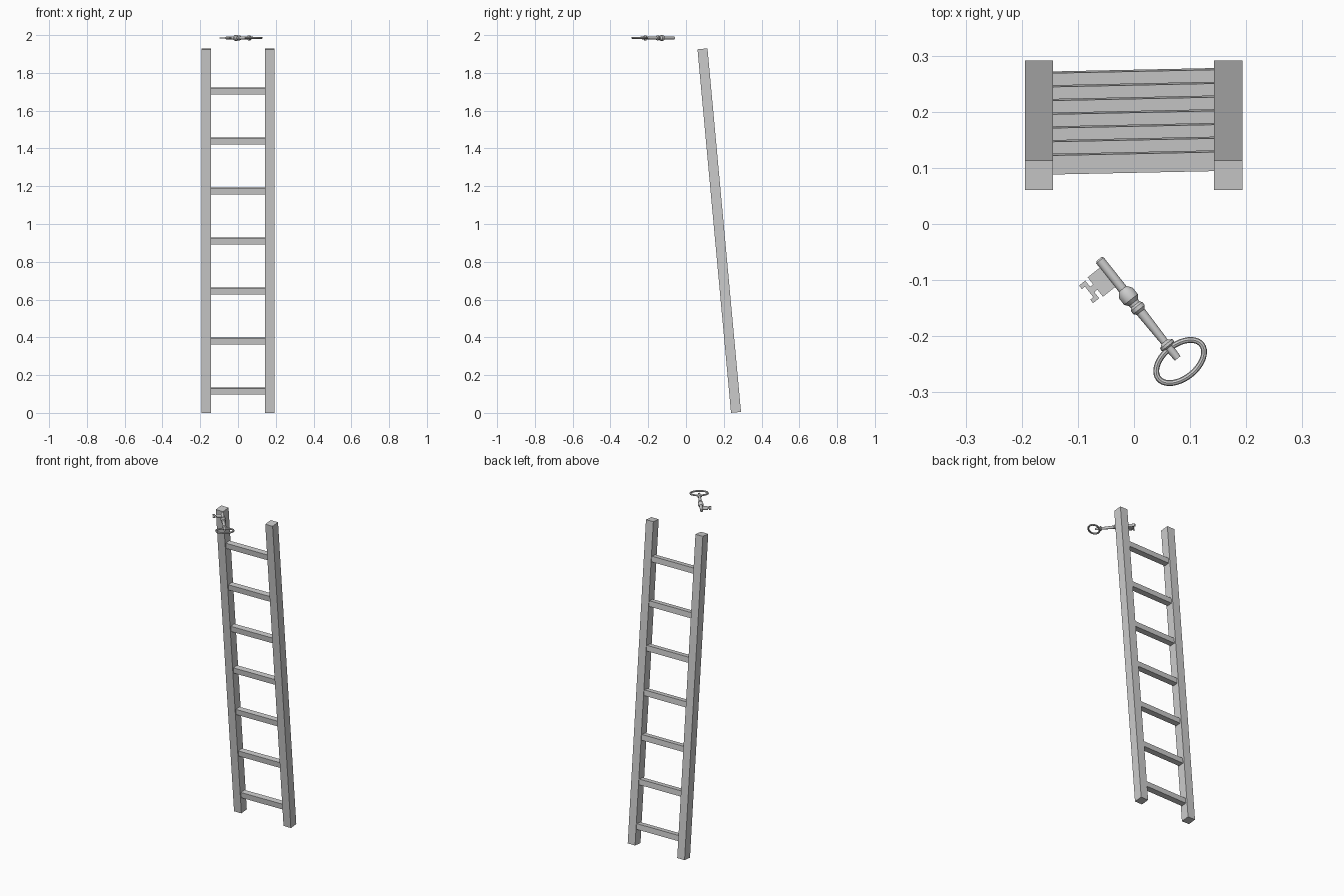
import bpy, bmesh, math
from mathutils import Matrix, Vector

if "Cube" in bpy.data.objects:
    bpy.data.objects.remove(bpy.data.objects["Cube"])

TILT = 0.092
KEY = Matrix.Translation((-0.0625, -0.0625, 1.985)) @ Matrix.Rotation(math.radians(-51.6), 4, 'Z')


def finish(name, bm, matrix=None, smooth=False):
    bmesh.ops.recalc_face_normals(bm, faces=bm.faces)
    me = bpy.data.meshes.new(name)
    bm.to_mesh(me)
    bm.free()
    ob = bpy.data.objects.new(name, me)
    bpy.context.collection.objects.link(ob)
    if matrix:
        ob.matrix_world = matrix
    if smooth:
        bpy.ops.object.select_all(action='DESELECT')
        ob.select_set(True)
        bpy.context.view_layer.objects.active = ob
        bpy.ops.object.shade_smooth_by_angle(angle=math.radians(35))
    return ob


def box(name, size, loc, yaw=0):
    bm = bmesh.new()
    bmesh.ops.create_cube(bm, size=1)
    bmesh.ops.scale(bm, vec=size, verts=bm.verts)
    m = Matrix.Translation(loc) @ Matrix.Rotation(yaw, 4, 'Z') @ Matrix.Rotation(TILT, 4, 'X')
    return finish(name, bm, m)


# ladder rails
for side, x in (("left", -0.169), ("right", 0.168)):
    box(side + "_rail", (0.05, 0.053, 1.933), (x, 0.176, 0.965))

# ladder rungs, slightly skewed between the rails
for i in range(7):
    z = 0.115 + 0.265 * i
    y = 0.178 + (0.965 - z) * math.tan(TILT)
    box(f"rung_{i + 1}", (0.35, 0.034, 0.034), (0, y, z), math.radians(1.2))

# key shaft: turned profile (distance from tip, radius)
profile = [(0, 0.006), (0.003, 0.0085), (0.068, 0.0085), (0.071, 0.011), (0.078, 0.0155),
           (0.092, 0.0155), (0.099, 0.010), (0.104, 0.010), (0.108, 0.013), (0.115, 0.013),
           (0.120, 0.009), (0.188, 0.007), (0.190, 0.009), (0.193, 0.014), (0.198, 0.014),
           (0.201, 0.008), (0.206, 0.0075), (0.226, 0.0065)]
SEG = 12
bm = bmesh.new()
rings = [[bm.verts.new((t, r * math.cos(2 * math.pi * k / SEG), r * math.sin(2 * math.pi * k / SEG)))
          for k in range(SEG)] for t, r in profile]
for a, b in zip(rings, rings[1:]):
    for k in range(SEG):
        n = (k + 1) % SEG
        bm.faces.new((a[k], a[n], b[n], b[k]))
bm.faces.new(rings[0])
bm.faces.new(rings[-1])
finish("key_shaft", bm, KEY, True)

# key bow: oval ring of round section
N, S, R = 40, 8, 0.0052
bm = bmesh.new()
rings = []
for i in range(N):
    a = 2 * math.pi * i / N
    c, s = math.cos(a), math.sin(a)
    centre = Vector((0.233 + 0.030 * c, 0.049 * s, 0))
    out = Vector((0.049 * c, 0.030 * s, 0)).normalized()
    rings.append([bm.verts.new(centre + out * R * math.cos(2 * math.pi * k / S)
                               + Vector((0, 0, R * math.sin(2 * math.pi * k / S)))) for k in range(S)])
for i in range(N):
    a, b = rings[i], rings[(i + 1) % N]
    for k in range(S):
        n = (k + 1) % S
        bm.faces.new((a[k], a[n], b[n], b[k]))
finish("key_bow", bm, KEY, True)

# key bit: flat notched plate, outline mirrored about its middle
half = [(0.013, 0.0), (0.013, 0.036), (0.029, 0.036), (0.029, 0.043), (0.015, 0.043),
        (0.015, 0.057), (0.023, 0.057), (0.023, 0.050), (0.030, 0.050)]
outline = half + [(0.070 - t, s) for t, s in reversed(half)]
bm = bmesh.new()
face = bm.faces.new([bm.verts.new((t, -s, -0.002)) for t, s in outline])
ext = bmesh.ops.extrude_face_region(bm, geom=[face])
bmesh.ops.translate(bm, vec=(0, 0, 0.004),
                    verts=[g for g in ext["geom"] if isinstance(g, bmesh.types.BMVert)])
finish("key_bit", bm, KEY)
